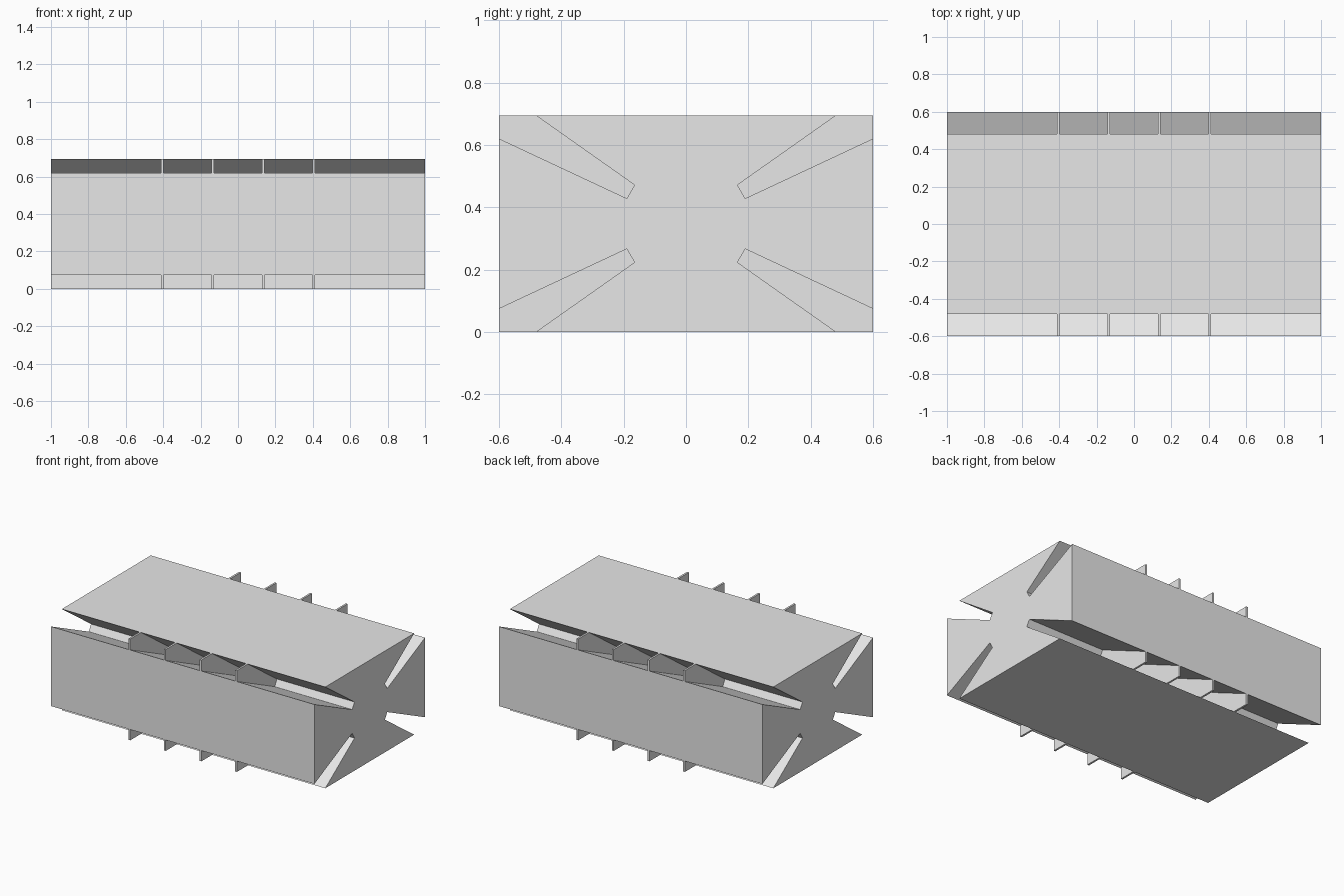
import bpy
import bmesh

HALF_L, HALF_W, HALF_H = 1.0, 0.6, 0.3475

if "Cube" in bpy.data.objects:
    bpy.data.objects.remove(bpy.data.objects["Cube"], do_unlink=True)

grey = bpy.data.materials.new("light_grey")
grey.use_nodes = True
grey.diffuse_color = (0.8, 0.8, 0.8, 1)
grey.node_tree.nodes["Principled BSDF"].inputs["Base Color"].default_value = (0.8, 0.8, 0.8, 1)


def extrude_profile(name, profile, x0, x1):
    """Extrude a closed (y, z) outline along x, with z measured from mid height."""
    bm = bmesh.new()
    face = bm.faces.new([bm.verts.new((x0, y, z + HALF_H)) for y, z in profile])
    result = bmesh.ops.extrude_face_region(bm, geom=[face])
    moved = [v for v in result["geom"] if isinstance(v, bmesh.types.BMVert)]
    bmesh.ops.translate(bm, verts=moved, vec=(x1 - x0, 0, 0))
    bmesh.ops.recalc_face_normals(bm, faces=bm.faces)
    mesh = bpy.data.meshes.new(name)
    bm.to_mesh(mesh)
    bm.free()
    mesh.materials.append(grey)
    obj = bpy.data.objects.new(name, mesh)
    bpy.context.collection.objects.link(obj)
    return obj


# Tapered slot running in from one corner, listed from the side to the top
slot = [(HALF_W, 0.273), (0.19, 0.081), (0.165, 0.124), (0.482, HALF_H)]
corners = {"back_top": (1, 1), "front_top": (-1, 1),
           "front_bottom": (-1, -1), "back_bottom": (1, -1)}

# Solid body with a slot along each of its four long edges
outline = []
for sy, sz in corners.values():
    side = [(y * sy, z * sz) for y, z in slot]
    outline += side if sy * sz > 0 else side[::-1]
extrude_profile("slotted_body", outline, -HALF_L, HALF_L)

# Four thin fins fill each slot out to the corner
fin = slot + [(HALF_W, HALF_H)]
for label, (sy, sz) in corners.items():
    for i in range(4):
        x = (i - 1.5) * 0.27
        profile = [(y * sy, z * sz) for y, z in fin]
        extrude_profile(f"fin_{label}_{i + 1}", profile, x - 0.0065, x + 0.0065)
